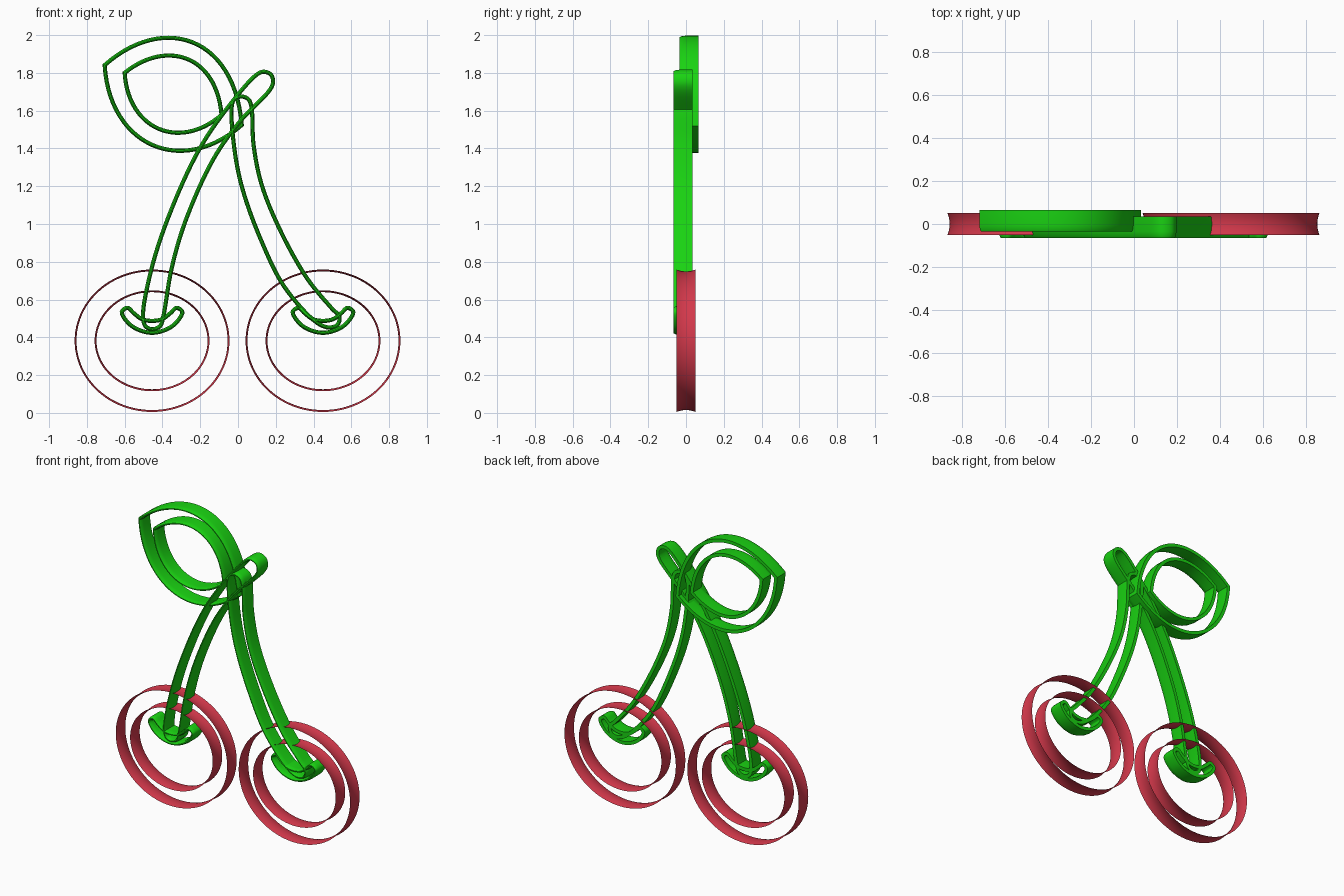
import bpy, bmesh, math
from mathutils import Vector

if "Cube" in bpy.data.objects:
    bpy.data.objects.remove(bpy.data.objects["Cube"])


def material(name, colour):
    m = bpy.data.materials.new(name)
    m.diffuse_color = (*colour, 1)
    m.use_nodes = True
    m.node_tree.nodes["Principled BSDF"].inputs["Base Color"].default_value = m.diffuse_color
    return m


GREEN = material("green", (0.01, 0.65, 0.006))
RED = material("red", (0.65, 0.04, 0.07))

# Band cross-sections as (offset outwards, y)
SOLID = [(-.003, -.05), (.003, -.05), (.008, -.04), (.011, -.02), (.011, .05),
         (-.011, .05), (-.011, -.02), (-.008, -.04)]
HOLLOW = [(-.01 * (1 - (k / 4) ** 2), .05 * k / 4) for k in range(-4, 5)]


def smooth_loop(pts, steps=8):
    """Closed Catmull-Rom curve through the points."""
    p = [Vector(q) for q in pts]
    n, out = len(p), []
    for i in range(n):
        a, b, c, d = p[i - 1], p[i], p[(i + 1) % n], p[(i + 2) % n]
        # centripetal spacing keeps the tight caps clean
        t1 = (b - a).length ** .5
        t2 = t1 + (c - b).length ** .5
        t3 = t2 + (d - c).length ** .5
        for s in range(steps):
            t = t1 + (t2 - t1) * s / steps
            a1 = a.lerp(b, t / t1)
            a2 = b.lerp(c, (t - t1) / (t2 - t1))
            a3 = c.lerp(d, (t - t2) / (t3 - t2))
            out.append(a1.lerp(a2, t / t2).lerp(a2.lerp(a3, (t - t1) / (t3 - t1)),
                                                (t - t1) / (t2 - t1)))
    return out


def bezier(a, b, c, d, steps=28):
    a, b, c, d = map(Vector, (a, b, c, d))
    return [a * (1 - t) ** 3 + b * 3 * t * (1 - t) ** 2 + c * 3 * t * t * (1 - t) + d * t ** 3
            for t in (i / steps for i in range(steps))]


def ellipse(cx, cz, rx, rz, n=96):
    return [Vector((cx + rx * math.cos(2 * math.pi * i / n),
                    cz + rz * math.sin(2 * math.pi * i / n))) for i in range(n)]


def band(name, loop, profile, y, mat, closed=True):
    """Sweep a cross-section round a closed outline in the xz plane."""
    n = len(loop)
    area = sum(loop[i - 1].cross(loop[i]) for i in range(n))
    if area < 0:
        loop = loop[::-1]
    bm = bmesh.new()
    rows = []
    for i, p in enumerate(loop):
        d1 = (p - loop[i - 1]).normalized()
        d2 = (loop[(i + 1) % n] - p).normalized()
        n1 = Vector((d1.y, -d1.x))
        m = (n1 + Vector((d2.y, -d2.x))).normalized()
        m /= max(m.dot(n1), .5)
        rows.append([bm.verts.new((p.x + m.x * o, y + v, p.y + m.y * o)) for o, v in profile])
    k = len(profile)
    for i in range(n):
        a, b = rows[i], rows[(i + 1) % n]
        for j in range(k if closed else k - 1):
            q = (j + 1) % k
            bm.faces.new((a[j], b[j], b[q], a[q]))
    bmesh.ops.recalc_face_normals(bm, faces=bm.faces)
    me = bpy.data.meshes.new(name)
    bm.to_mesh(me)
    bm.free()
    ob = bpy.data.objects.new(name, me)
    bpy.context.collection.objects.link(ob)
    me.materials.append(mat)
    bpy.ops.object.select_all(action='DESELECT')
    ob.select_set(True)
    bpy.context.view_layer.objects.active = ob
    bpy.ops.object.shade_smooth_by_angle(angle=math.radians(35))


# Fruit rings and the small crescent dimple on each fruit
CRESCENT = [(-.160, .534), (-.130, .556), (-.098, .529), (-.055, .497), (0, .487),
            (.055, .497), (.098, .529), (.130, .556), (.160, .534),
            (.108, .460), (0, .424), (-.108, .460)]
for side, cx in (("left", -.455), ("right", .45)):
    band(side + "_fruit_outer_ring", ellipse(cx, .382, .41, .377), HOLLOW, 0, RED, False)
    band(side + "_fruit_inner_ring", ellipse(cx, .382, .304, .267), HOLLOW, 0, RED, False)
    band(side + "_dimple", smooth_loop([(x + cx, z) for x, z in CRESCENT]), SOLID, -.015, GREEN)

# Stems
band("left_stem", smooth_loop([
    (.135, 1.806), (.098, 1.79), (-.04, 1.635), (-.204, 1.397), (-.362, 1.053), (-.458, .762),
    (-.503, .508), (-.488, .457), (-.452, .443), (-.412, .46), (-.396, .508), (-.352, .762),
    (-.278, 1.016), (-.13, 1.344), (.008, 1.54), (.172, 1.715), (.186, 1.757), (.173, 1.792)]),
    SOLID, -.015, GREEN)
band("right_stem", smooth_loop([
    (.019, 1.675), (-.018, 1.662), (-.033, 1.624), (-.019, 1.397), (.024, 1.185), (.124, .91),
    (.246, .667), (.42, .476), (.484, .452), (.526, .466), (.537, .508), (.495, .555),
    (.368, .709), (.22, .974), (.124, 1.212), (.082, 1.423), (.071, 1.62), (.055, 1.66)]),
    SOLID, -.015, GREEN)

# Leaf outlines: two arcs meeting at pointed ends
for name, tip, up1, up2, end, low2, low1 in (
        ("leaf_outer", (-.706, 1.841), (-.40, 2.112), (-.02, 2.0), (.02, 1.524),
         (-.30, 1.245), (-.68, 1.415)),
        ("leaf_inner", (-.60, 1.80), (-.384, 1.975), (-.115, 1.90), (-.087, 1.577),
         (-.313, 1.384), (-.582, 1.503))):
    band(name, bezier(tip, up1, up2, end) + bezier(end, low2, low1, tip), SOLID, .015, GREEN)
